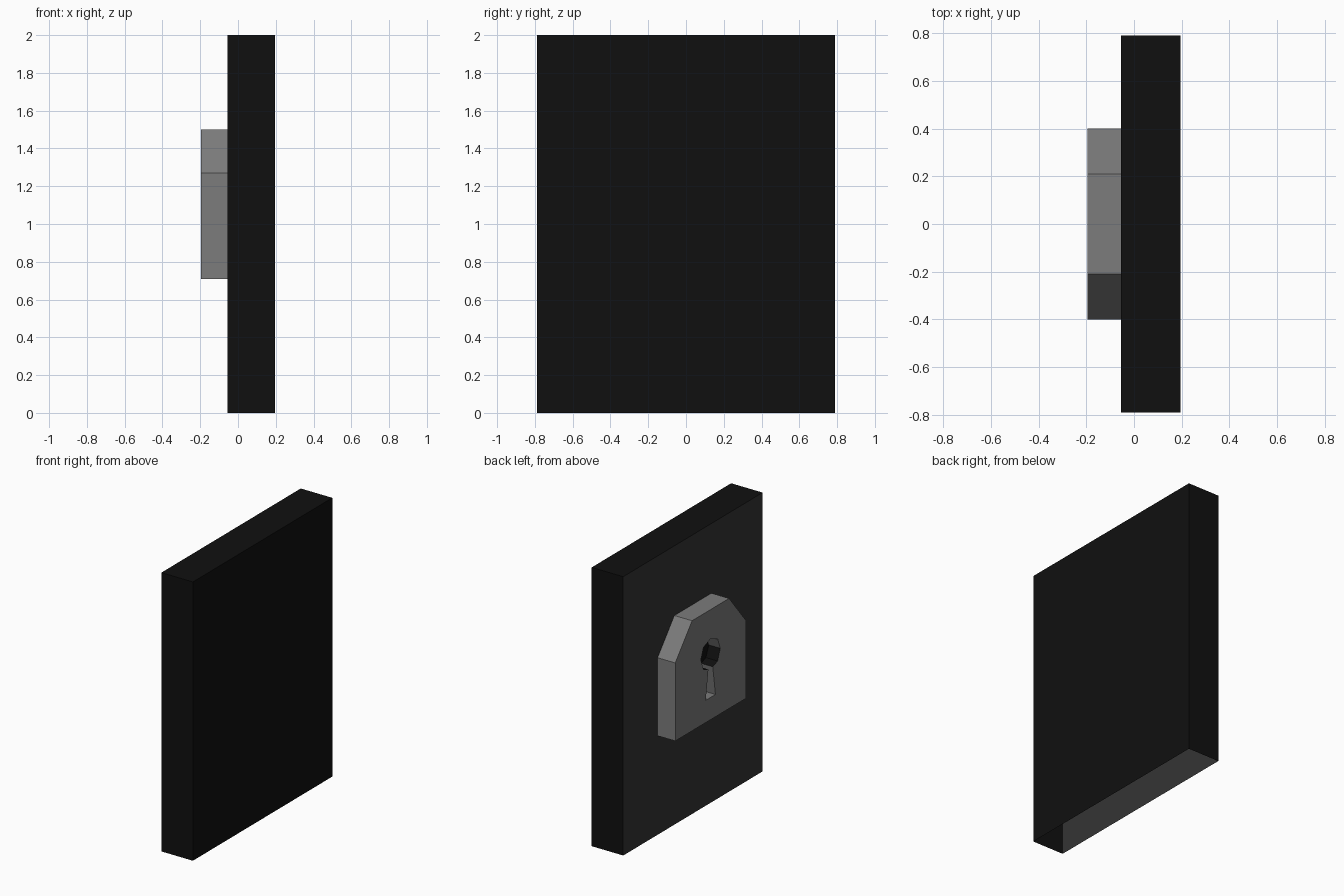
import bpy, bmesh, math
from mathutils import Matrix

default = bpy.data.objects.get("Cube")
if default:
    bpy.data.objects.remove(default, do_unlink=True)


def material(name, value):
    mat = bpy.data.materials.new(name)
    mat.use_nodes = True
    colour = (value, value, value, 1)
    mat.diffuse_color = colour
    mat.node_tree.nodes["Principled BSDF"].inputs["Base Color"].default_value = colour
    return mat


black = material("black", 0.005)
charcoal = material("charcoal", 0.034)
steel = material("steel grey", 0.2)


def add_object(name, bm, *mats):
    mesh = bpy.data.meshes.new(name)
    bm.to_mesh(mesh)
    bm.free()
    for mat in mats:
        mesh.materials.append(mat)
    obj = bpy.data.objects.new(name, mesh)
    bpy.context.collection.objects.link(obj)
    return obj


PANEL_X, BACK_X, FRONT_X = 0.195, -0.055, -0.195

# Panel: a hollow shell, open underneath, with a charcoal lock side
bm = bmesh.new()
size = Matrix.Diagonal((PANEL_X - BACK_X, 1.58, 2, 1))
place = Matrix.Translation(((PANEL_X + BACK_X) / 2, 0, 1))
bmesh.ops.create_cube(bm, size=1, matrix=place @ size)
bm.normal_update()
bmesh.ops.delete(bm, geom=[f for f in bm.faces if f.normal.z < -0.5], context='FACES')
for face in bm.faces:
    face.material_index = int(face.normal.x < -0.5)
add_object("panel", bm, black, charcoal)

# Lock plate: half outline (y, z) around the keyhole, extruded and mirrored
keyhole = [(0, 1.29), (0.08, 1.26), (0.11, 1.18), (0.08, 1.10),
           (0.025, 1.08), (0.055, 0.87), (0, 0.87)]
outer = [(0, 0.71), (0.4, 0.71), (0.4, 1.27), (0.21, 1.5), (0, 1.5)]
outline = keyhole + outer
bm = bmesh.new()
front = [bm.verts.new((FRONT_X, y, z)) for y, z in outline]
back = [bm.verts.new((BACK_X, y, z)) for y, z in outline]
bm.faces.new(front)
for i in range(len(outline)):
    j = (i + 1) % len(outline)
    if outline[i][0] or outline[j][0]:
        wall = bm.faces.new((front[i], back[i], back[j], front[j]))
        # Lower walls of the round opening are black
        wall.material_index = int(i in (2, 3))
bmesh.ops.recalc_face_normals(bm, faces=bm.faces)
bm.normal_update()
if next(f for f in bm.faces if len(f.verts) > 4).normal.x > 0:
    bmesh.ops.reverse_faces(bm, faces=bm.faces)
plate = add_object("lock_plate", bm, steel, black)
mirror = plate.modifiers.new("mirror", 'MIRROR')
mirror.use_axis = (False, True, False)

# Black core set deep inside the keyhole
bm = bmesh.new()
core_depth = 0.05
turn = Matrix.Rotation(math.pi / 2, 4, 'Y')
bmesh.ops.create_cone(bm, cap_ends=True, segments=8, radius1=0.108, radius2=0.108,
                      depth=core_depth,
                      matrix=Matrix.Translation((BACK_X - core_depth / 2, 0, 1.18)) @ turn)
add_object("keyhole_core", bm, black)
